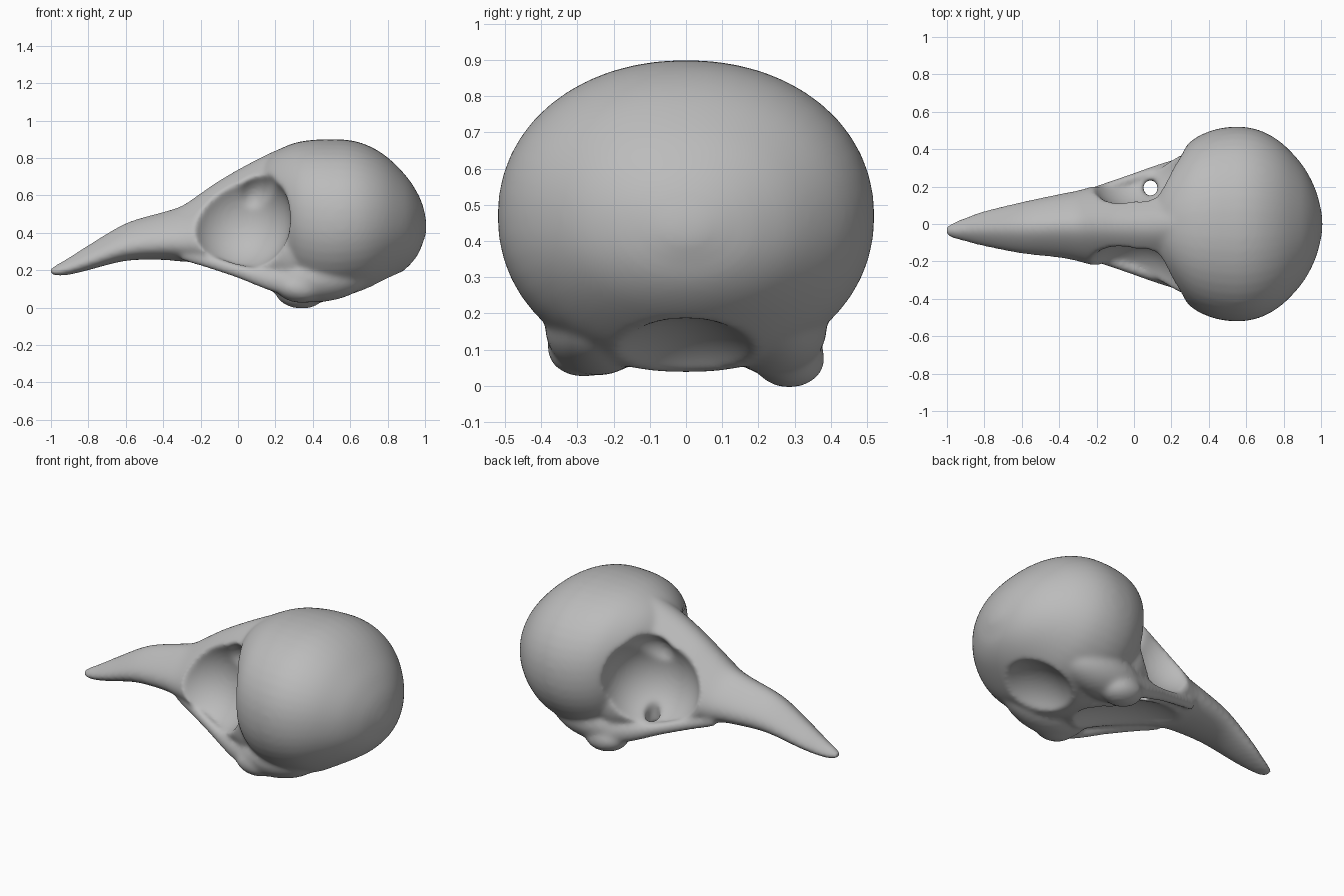
import bpy, bmesh, math
from mathutils import Matrix, Vector

old = bpy.data.objects.get("Cube")
if old:
    bpy.data.objects.remove(old)

bone = bpy.data.materials.new("bone_grey")
bone.use_nodes = True
bone.diffuse_color = (0.5, 0.5, 0.5, 1)
bone.node_tree.nodes["Principled BSDF"].inputs["Base Color"].default_value = (0.5, 0.5, 0.5, 1)


def make(name, bm):
    bmesh.ops.recalc_face_normals(bm, faces=bm.faces)
    mesh = bpy.data.meshes.new(name)
    bm.to_mesh(mesh)
    bm.free()
    mesh.materials.append(bone)
    ob = bpy.data.objects.new(name, mesh)
    bpy.context.collection.objects.link(ob)
    return ob


def smooth_rows(rows, steps=4):
    """Fill in rows along a flowing curve through the given ones."""
    p = [Vector(r) for r in rows]
    p = [p[0]] + p + [p[-1]]
    out = []
    for a, b, c, d in zip(p, p[1:], p[2:], p[3:]):
        for k in range(steps):
            t = k / steps
            out.append(b + (c - a) * (t / 2) + (a * 2 - b * 5 + c * 4 - d) * (t * t / 2)
                       + (b * 3 - a - c * 3 + d) * (t ** 3 / 2))
    return out + [p[-1]]


def loft(name, rows, power, taper, sides=48):
    """Rings along x from rows of (x, top, bottom, half width, y centre)."""
    bm = bmesh.new()
    rings = []
    for x, top, bottom, w, yc in smooth_rows(rows):
        ring = []
        for i in range(sides):
            a = 2 * math.pi * i / sides
            c, s = math.cos(a), math.sin(a)
            cy = math.copysign(abs(c) ** (2 / power), c)
            sz = math.copysign(abs(s) ** (2 / power), s)
            ring.append(bm.verts.new((x, yc + w * cy * (1 - taper * sz),
                                      (top + bottom) / 2 + sz * (top - bottom) / 2)))
        rings.append(ring)
    for r, q in zip(rings, rings[1:]):
        for i in range(sides):
            j = (i + 1) % sides
            bm.faces.new((r[i], r[j], q[j], q[i]))
    bm.faces.new(rings[0])
    bm.faces.new(rings[-1])
    return make(name, bm)


def ellipsoid(name, centre, radii, tilt=0):
    bm = bmesh.new()
    m = Matrix.Translation(centre) @ Matrix.Rotation(tilt, 4, 'Y') @ Matrix.Diagonal((*radii, 1))
    bmesh.ops.create_uvsphere(bm, u_segments=40, v_segments=24, radius=1, matrix=m)
    return make(name, bm)


def apply_modifier(ob, kind, **settings):
    mod = ob.modifiers.new(kind.title(), kind)
    for key, value in settings.items():
        setattr(mod, key, value)
    bpy.ops.object.select_all(action='DESELECT')
    ob.select_set(True)
    bpy.context.view_layer.objects.active = ob
    bpy.ops.object.modifier_apply(modifier=mod.name)


def combine(parts, operation):
    for part in parts:
        part.hide_render = True
        apply_modifier(skull, 'BOOLEAN', object=part, operation=operation, solver='EXACT')
        bpy.data.objects.remove(part)


# Beak widening into the face
skull = loft("skull", [
    (-1.01, .208, .182, .02, -.035), (-.97, .232, .17, .04, -.035),
    (-.9, .272, .176, .062, -.03), (-.8, .335, .2, .09, -.025),
    (-.6, .452, .25, .13, -.02), (-.4, .512, .255, .16, -.01),
    (-.3, .545, .243, .178, -.01), (-.2, .612, .22, .205, -.01),
    (-.1, .68, .187, .238, -.01), (.05, .766, .13, .285, -.01),
    (.2, .84, .06, .33, 0), (.3, .865, .03, .35, 0), (.45, .85, .05, .33, 0)], 2, .4)

# Rounded braincase
braincase = loft("braincase", [
    (.08, .7, .45, .1, 0), (.13, .775, .34, .21, 0), (.2, .835, .23, .325, 0),
    (.3, .88, .1, .44, 0), (.4, .897, .05, .495, 0), (.5, .9, .035, .518, 0),
    (.6, .895, .045, .518, 0), (.7, .865, .075, .49, 0), (.8, .803, .135, .425, 0),
    (.9, .703, .21, .316, 0), (.96, .612, .28, .21, 0), (.99, .54, .35, .12, 0),
    (1.007, .46, .4, .04, 0)], 2.1, 0)

# Cheek swellings and jaw joint knobs under the braincase, fused with it
parts = [braincase]
for s in (-1, 1):
    parts.append(ellipsoid("cheek", (.44, .245 * s, .16), (.27, .145, .13), -.1))
    parts.append(ellipsoid("jaw_joint", (.33, .285 * s, .09 - .015 * s), (.13, .1, .08), .1))
combine(parts, 'UNION')

# Eye sockets with their raised upper corners
cutters = []
for s in (-1, 1):
    cutters.append(ellipsoid("socket_cutter", (.005, .345 * s, .475), (.28, .275, .285), .28))
    cutters.append(ellipsoid("brow_cutter", (.07, .32 * s, .58), (.13, .25, .175), .5))

# Hollow palate and shallow neck hollow
cutters += [ellipsoid("palate_cutter", (.02, 0, .1), (.4, .19, .13), .25),
            ellipsoid("neck_cutter", (.8, 0, -.12), (.35, .3, .31))]
combine(cutters, 'DIFFERENCE')

# Slim bars along the outer edge of each socket floor
combine([loft("cheek_bar", [
    (-.3, .32, .25, .025, .145 * s), (-.15, .28, .205, .03, .193 * s),
    (0, .235, .155, .033, .242 * s), (.15, .205, .095, .038, .288 * s),
    (.3, .2, .05, .05, .32 * s)], 2, 0, 20) for s in (-1, 1)], 'UNION')

# Gap through one socket floor
combine([ellipsoid("floor_gap_cutter", (.09, .19, .18), (.04, .045, .2))], 'DIFFERENCE')

# Soften every rim into one continuous bone surface
apply_modifier(skull, 'REMESH', mode='VOXEL', voxel_size=.011)
apply_modifier(skull, 'SMOOTH', factor=.5, iterations=24)
skull.data.materials.clear()
skull.data.materials.append(bone)
bpy.ops.object.shade_smooth_by_angle(angle=math.radians(60))
